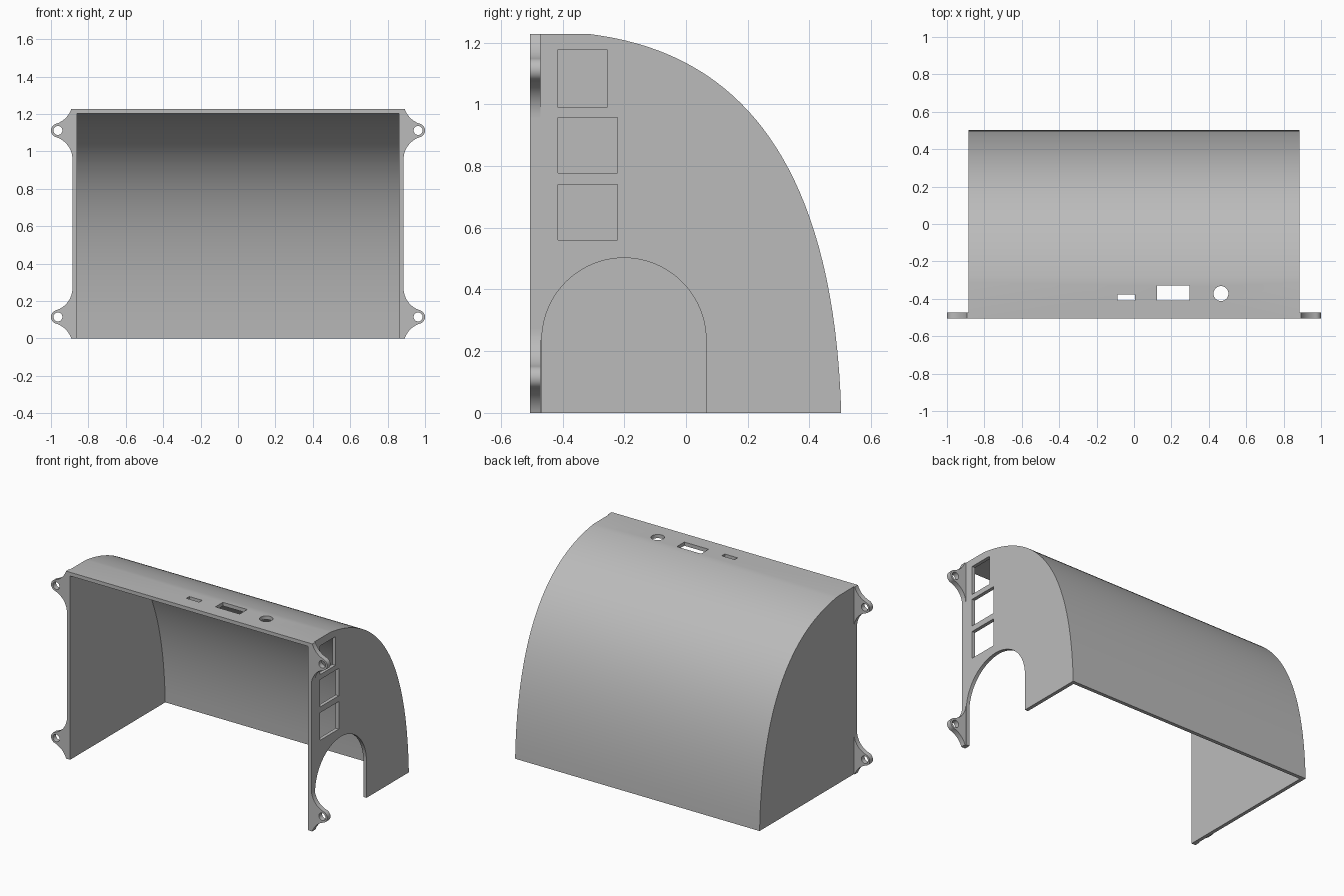
import bpy, bmesh, math
from mathutils import Vector

cube = bpy.data.objects.get("Cube")
if cube:
    bpy.data.objects.remove(cube, do_unlink=True)

grey = bpy.data.materials.new("plain grey")
grey.use_nodes = True
COLOUR = (0.5, 0.5, 0.5, 1)
grey.diffuse_color = COLOUR
grey.node_tree.nodes["Principled BSDF"].inputs["Base Color"].default_value = COLOUR

WIDE, INNER, FRONT, TOP, WALL = 0.885, 0.862, -0.505, 1.227, 0.024


def prism(name, outline, axis, low, high):
    """Extrude a 2D outline along one axis."""
    place = {"x": lambda p, d: (d, p[0], p[1]),
             "y": lambda p, d: (p[0], d, p[1]),
             "z": lambda p, d: (p[0], p[1], d)}[axis]
    bm = bmesh.new()
    base = bm.faces.new([bm.verts.new(place(p, low)) for p in outline])
    moved = bmesh.ops.extrude_face_region(bm, geom=[base])["geom"]
    step = Vector(place((0, 0), high - low))
    bmesh.ops.translate(bm, vec=step, verts=[v for v in moved if isinstance(v, bmesh.types.BMVert)])
    bmesh.ops.recalc_face_normals(bm, faces=bm.faces)
    mesh = bpy.data.meshes.new(name)
    bm.to_mesh(mesh)
    bm.free()
    mesh.materials.append(grey)
    obj = bpy.data.objects.new(name, mesh)
    bpy.context.collection.objects.link(obj)
    return obj


def activate(obj):
    bpy.ops.object.select_all(action="DESELECT")
    obj.select_set(True)
    bpy.context.view_layer.objects.active = obj


def cut(obj, cutter):
    cutter.hide_render = True
    mod = obj.modifiers.new("cut", "BOOLEAN")
    mod.operation, mod.solver, mod.object = "DIFFERENCE", "EXACT", cutter
    activate(obj)
    bpy.ops.object.modifier_apply(modifier=mod.name)
    bpy.data.objects.remove(cutter, do_unlink=True)


def smooth(obj):
    activate(obj)
    bpy.ops.object.shade_smooth_by_angle(angle=math.radians(25))


def arc(cx, cy, r, start, end, steps):
    angles = [start + (end - start) * i / steps for i in range(steps + 1)]
    return [(cx + r * math.cos(a), cy + r * math.sin(a)) for a in angles]


def rect(a, b, c, d):
    return [(a, c), (b, c), (b, d), (a, d)]


# Curved back profile in (y, z) and its inward offset
a, b, c, d = (Vector(p) for p in ((-0.31, TOP), (0.06, 1.18), (0.475, 0.95), (0.503, 0)))
outer, inner = [], []
for i in range(41):
    t = i / 40
    s = 1 - t
    point = a * s**3 + 3 * b * s * s * t + 3 * c * s * t * t + d * t**3
    tangent = ((b - a) * s * s + 2 * (c - b) * s * t + (d - c) * t * t).normalized()
    outer.append(point)
    inner.append(point + Vector((tangent.y, -tangent.x)) * WALL)

# Hollow shell, open at the front and the bottom
shell = prism("housing_shell", [(FRONT, 0), (FRONT, TOP)] + outer, "x", -WIDE, WIDE)
cavity = [(-0.7, -0.1), (-0.7, TOP - WALL), (-0.31, TOP - WALL)] + inner[1:]
cavity.append((inner[-1].x, -0.1))
cut(shell, prism("cavity_cutter", cavity, "x", -INNER, INNER))

# Side windows and arch, on the left wall
for window in (rect(-0.415, -0.256, 0.99, 1.178),
               rect(-0.415, -0.222, 0.778, 0.957),
               rect(-0.415, -0.222, 0.56, 0.74)):
    cut(shell, prism("window_cutter", window, "x", 0.8, 1))
arch = arc(-0.201, 0.236, 0.266, 0, math.pi, 40) + [(-0.467, -0.1), (0.065, -0.1)]
cut(shell, prism("arch_cutter", arch, "x", 0.8, 1))

# Port openings in the top
for port in (rect(-0.088, 0.005, -0.408, -0.378),
             rect(0.122, 0.298, -0.408, -0.33),
             arc(0.465, -0.372, 0.04, 0, math.tau, 32)[:-1]):
    cut(shell, prism("port_cutter", port, "z", 1.1, 1.3))
smooth(shell)

# Mounting ears with flared necks and screw holes
EAR_X, EAR_R, FLARE_R, FLARE_Z, EDGE = 0.963, 0.037, 0.125, 0.155, 0.115
flare_x = WIDE + FLARE_R
lean = math.atan2(FLARE_Z, flare_x - EAR_X)
clip = math.pi - math.asin((FLARE_Z - EDGE) / FLARE_R)
for side, side_name in ((1, "left"), (-1, "right")):
    for up, level, height in ((1, "lower", EDGE), (-1, "upper", TOP - EDGE)):
        outline = [(WIDE, -EDGE)]
        outline += arc(flare_x, -FLARE_Z, FLARE_R, clip, math.pi - lean, 14)
        outline += arc(EAR_X, 0, EAR_R, -lean, lean, 20)
        outline += arc(flare_x, FLARE_Z, FLARE_R, math.pi + lean, math.pi, 16)
        outline = [(side * x, height + up * z) for x, z in outline]
        ear = prism(f"{side_name}_{level}_ear", outline, "y", FRONT, -0.472)
        hole = arc(side * EAR_X, height, 0.024, 0, math.tau, 32)[:-1]
        cut(ear, prism("screw_cutter", hole, "y", -0.6, -0.4))
        smooth(ear)
